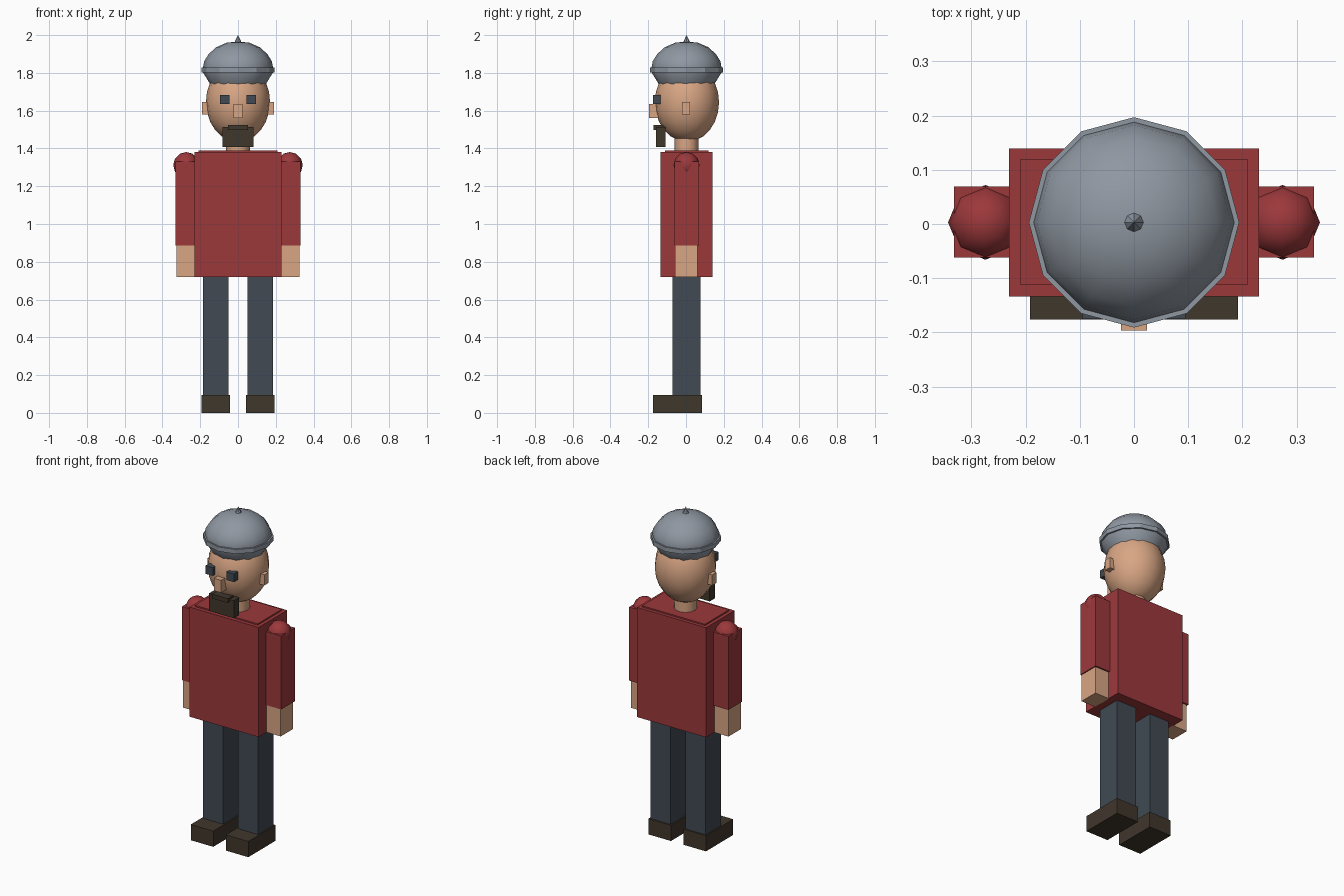
import bpy, bmesh, math
from mathutils import Matrix, Vector

cube = bpy.data.objects.get("Cube")
if cube:
    bpy.data.objects.remove(cube, do_unlink=True)


def material(name, hexcode):
    """Flat material from an sRGB hex code, stored as linear values."""
    srgb = [int(hexcode[i:i + 2], 16) / 255 for i in (0, 2, 4)]
    col = [((c + 0.055) / 1.055) ** 2.4 for c in srgb] + [1]
    m = bpy.data.materials.new(name)
    m.use_nodes = True
    m.diffuse_color = col
    bsdf = m.node_tree.nodes["Principled BSDF"]
    bsdf.inputs["Base Color"].default_value = col
    bsdf.inputs["Roughness"].default_value = 0.8
    return m


RED = material("red_cloth", "9c383b")
SKIN = material("skin", "d9a684")
GREY = material("grey_hat", "8f97a1")
SLATE = material("dark_slate", "414a53")
BROWN = material("dark_brown", "40372c")


def finish(name, bm, mat, smooth=None):
    bmesh.ops.recalc_face_normals(bm, faces=bm.faces)
    me = bpy.data.meshes.new(name)
    bm.to_mesh(me)
    bm.free()
    me.materials.append(mat)
    ob = bpy.data.objects.new(name, me)
    bpy.context.collection.objects.link(ob)
    if smooth:
        bpy.ops.object.select_all(action="DESELECT")
        ob.select_set(True)
        bpy.context.view_layer.objects.active = ob
        bpy.ops.object.shade_smooth_by_angle(angle=math.radians(smooth))


def placed(centre, size):
    return Matrix.Translation(centre) @ Matrix.Diagonal((*size, 1))


def box(name, mat, x, y, z):
    """Box from its (min, max) range on each axis."""
    low, high = (Vector(corner) for corner in zip(x, y, z))
    bm = bmesh.new()
    bmesh.ops.create_cube(bm, size=1, matrix=placed((low + high) / 2, high - low))
    finish(name, bm, mat)


def ball(name, mat, centre, radii, segments, rings):
    bm = bmesh.new()
    bmesh.ops.create_uvsphere(bm, u_segments=segments, v_segments=rings, radius=1,
                              matrix=placed(centre, radii))
    finish(name, bm, mat, 60)


def lathe(name, mat, profile, sides, smooth=None):
    """Turn a (radius, height) profile around the vertical axis."""
    bm = bmesh.new()
    verts = [bm.verts.new((r, 0, z)) for r, z in profile]
    edges = [bm.edges.new(pair) for pair in zip(verts, verts[1:])]
    bmesh.ops.spin(bm, geom=verts + edges, cent=(0, 0, 0), axis=(0, 0, 1),
                   angle=math.tau, steps=sides, use_merge=True)
    bmesh.ops.remove_doubles(bm, verts=bm.verts, dist=0.0005)
    bmesh.ops.translate(bm, verts=bm.verts, vec=(0, 0.003, 0))
    finish(name, bm, mat, smooth)


# Torso, shoulder yoke and neck
box("jacket", RED, (-0.231, 0.231), (-0.134, 0.139), (0.72, 1.382))
box("collar_yoke", RED, (-0.21, 0.21), (-0.112, 0.119), (1.37, 1.39))
lathe("neck", SKIN, [(0, 1.36), (0.063, 1.36), (0.063, 1.48), (0, 1.48)], 12, 40)

# Head and face
ball("head", SKIN, (0, 0.005, 1.645), (0.17, 0.17, 0.21), 16, 12)
box("nose", SKIN, (-0.024, 0.024), (-0.196, -0.14), (1.56, 1.635))
box("beard", BROWN, (-0.083, 0.083), (-0.158, -0.108), (1.407, 1.513))
box("moustache", BROWN, (-0.053, 0.053), (-0.173, -0.112), (1.497, 1.523))

# Hat with rim and top spike
lathe("hat", GREY, [(0, 1.742), (0.148, 1.742), (0.184, 1.8), (0.185, 1.83), (0.179, 1.862),
                    (0.155, 1.9), (0.115, 1.936), (0.06, 1.96), (0, 1.966)], 12, 40)
lathe("hat_rim", GREY, [(0.17, 1.802), (0.194, 1.802), (0.194, 1.829), (0.17, 1.829)], 12)
lathe("hat_spike", GREY, [(0, 1.955), (0.018, 1.963), (0.009, 1.982), (0, 2.0)], 8)

# Paired parts, given for the left side and mirrored to the right
PAIRS = [
    ("eye", SLATE, (0.046, 0.095), (-0.175, -0.135), (1.635, 1.684)),
    ("ear", SKIN, (0.15, 0.19), (-0.02, 0.021), (1.581, 1.645)),
    ("sleeve", RED, (0.225, 0.332), (-0.062, 0.069), (0.886, 1.33)),
    ("hand", SKIN, (0.228, 0.326), (-0.058, 0.06), (0.72, 0.89)),
    ("leg", SLATE, (0.05, 0.184), (-0.072, 0.076), (0.05, 0.73)),
    ("shoe", BROWN, (0.042, 0.192), (-0.176, 0.084), (0, 0.095)),
]
for side, s in (("left", 1), ("right", -1)):
    for part, mat, x, y, z in PAIRS:
        box(f"{side}_{part}", mat, sorted((s * x[0], s * x[1])), y, z)
    ball(f"{side}_shoulder", RED, (s * 0.274, 0.003, 1.312), (0.069, 0.069, 0.069), 8, 6)
